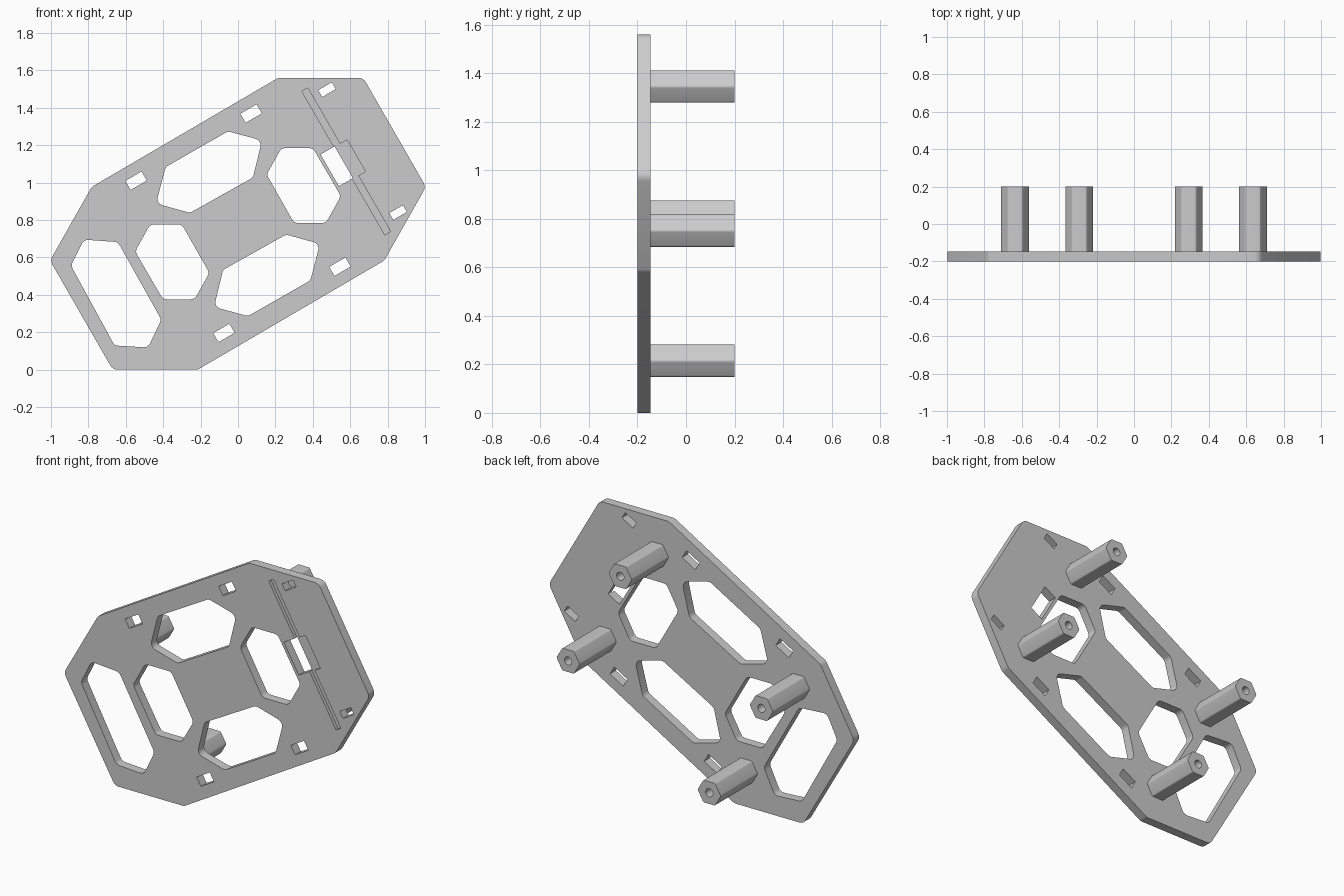
import bpy, bmesh
from math import cos, sin, pi, radians, tan
from mathutils import Vector

cube = bpy.data.objects.get("Cube")
if cube:
    bpy.data.objects.remove(cube, do_unlink=True)

TILT = radians(30)                 # the whole layout leans by this angle
CENTRE = Vector((0, 0.78))
FRONT, REAR, POST_END = -0.2, -0.146, 0.2
U = Vector((cos(TILT), sin(TILT)))     # long axis of the plate
V = Vector((-sin(TILT), cos(TILT)))    # short axis of the plate

grey = bpy.data.materials.new("plain grey")
grey.use_nodes = True
grey.diffuse_color = (0.6, 0.6, 0.6, 1)
grey.node_tree.nodes["Principled BSDF"].inputs["Base Color"].default_value = grey.diffuse_color


def opposite(points):
    """Turn points half way round the plate centre."""
    return [2 * CENTRE - Vector(p) for p in points]


def rounded(points, radius, steps=4):
    """Replace each corner of a convex outline by an arc."""
    pts, out = [Vector(p) for p in points], []
    for i, p in enumerate(pts):
        a = (pts[i - 1] - p).normalized()
        b = (pts[(i + 1) % len(pts)] - p).normalized()
        half = a.angle(b) / 2
        mid = p + (a + b).normalized() * radius / sin(half)
        start = p + a * radius / tan(half) - mid
        end = p + b * radius / tan(half) - mid
        for k in range(steps + 1):
            blend = k / steps
            spoke = start * sin((1 - blend) * (pi - 2 * half)) + end * sin(blend * (pi - 2 * half))
            out.append(mid + spoke.normalized() * radius)
    return out


def rectangle(centre, length, width):
    c = Vector(centre)
    return [c + U * length / 2 * s + V * width / 2 * t
            for s, t in ((-1, -1), (1, -1), (1, 1), (-1, 1))]


def ngon(centre, radius, sides):
    return [Vector(centre) + radius * Vector((cos(2 * pi * i / sides), sin(2 * pi * i / sides)))
            for i in range(sides)]


def prisms(name, outlines, y0, y1):
    """One object made of x-z outlines pushed from y0 to y1."""
    bm = bmesh.new()
    for outline in outlines:
        face = bm.faces.new([bm.verts.new((p[0], y0, p[1])) for p in outline])
        ext = bmesh.ops.extrude_face_region(bm, geom=[face], use_keep_orig=True)
        moved = [g for g in ext["geom"] if isinstance(g, bmesh.types.BMVert)]
        bmesh.ops.translate(bm, verts=moved, vec=(0, y1 - y0, 0))
    bmesh.ops.recalc_face_normals(bm, faces=bm.faces)
    mesh = bpy.data.meshes.new(name)
    bm.to_mesh(mesh)
    bm.free()
    mesh.materials.append(grey)
    obj = bpy.data.objects.new(name, mesh)
    bpy.context.collection.objects.link(obj)
    return obj


def activate(obj):
    bpy.ops.object.select_all(action='DESELECT')
    obj.select_set(True)
    bpy.context.view_layer.objects.active = obj


def cut(obj, cutter):
    cutter.hide_render = True
    mod = obj.modifiers.new("cut", 'BOOLEAN')
    mod.operation, mod.solver, mod.object = 'DIFFERENCE', 'EXACT', cutter
    activate(obj)
    bpy.ops.object.modifier_apply(modifier=mod.name)
    bpy.data.objects.remove(cutter, do_unlink=True)


def finish(obj):
    activate(obj)
    bpy.ops.object.shade_smooth_by_angle(angle=radians(29))


# Plate outline: half the corners, the rest by half turn
side = [(0.215, 1.56), (0.67, 1.56), (1.005, 0.977), (0.782, 0.583)]
plate = prisms("mounting_plate", [rounded(side + opposite(side), 0.045)], FRONT, REAR)

# Large windows
long_window = [(-0.387, 1.083), (-0.053, 1.274), (0.128, 1.225),
               (0.08, 1.027), (-0.257, 0.838), (-0.438, 0.888)]
hex_window = [(0.232, 1.184), (0.401, 1.184), (0.55, 0.928),
              (0.47, 0.784), (0.3, 0.784), (0.153, 1.043)]
end_window = [(-0.824, 0.695), (-0.642, 0.682), (-0.41, 0.267),
              (-0.481, 0.118), (-0.66, 0.129), (-0.893, 0.556)]
windows = [long_window, opposite(long_window), hex_window, opposite(hex_window), end_window]
holes = [rounded(w, 0.035) for w in windows]

# Small slots along the edges
for c in ((0.07, 1.369), (-0.545, 1.01), (0.545, 0.55), (-0.075, 0.196)):
    holes.append(rectangle(c, 0.1, 0.056))
for c in ((0.476, 1.497), (0.856, 0.84)):
    holes.append(rectangle(c, 0.084, 0.042))

# Square opening beside the groove
holes.append(rectangle((0.528, 1.087), 0.086, 0.196))
cut(plate, prisms("hole_cutter", holes, FRONT - 0.1, REAR + 0.1))

# Shallow groove with a wider pocket in its middle
g = Vector((0.579, 1.113))
steps = [(-0.018, -0.443), (0.018, -0.443), (0.018, -0.098), (0.062, -0.098),
         (0.062, 0.098), (0.018, 0.098), (0.018, 0.443), (-0.018, 0.443)]
groove = [g + U * a + V * b for a, b in steps]
cut(plate, prisms("groove_cutter", [groove], FRONT - 0.1, FRONT + 0.02))
finish(plate)

# Four hexagonal standoffs with softened edges and blind screw holes
for end, a in (("right", -0.536), ("left", 0.536)):
    for level, b in (("lower", -0.343), ("upper", 0.343)):
        c = CENTRE + U * a + V * b
        post = prisms(f"{end}_{level}_standoff", [rounded(ngon(c, 0.0765, 6), 0.012)], REAR, POST_END)
        cut(post, prisms("screw_cutter", [ngon(c, 0.024, 20)], POST_END - 0.2, POST_END + 0.1))
        finish(post)
